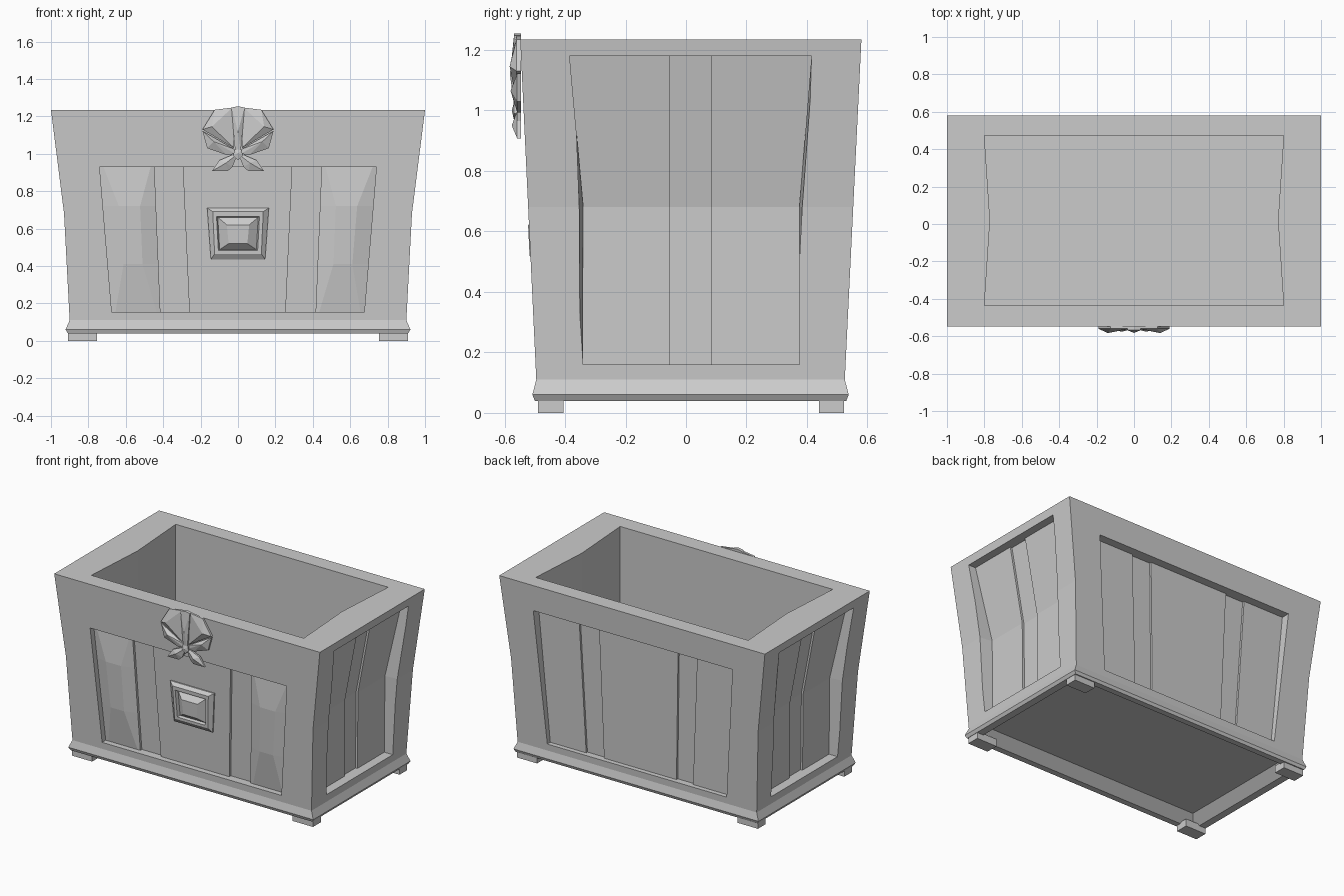
import bpy, bmesh

if "Cube" in bpy.data.objects:
    bpy.data.objects.remove(bpy.data.objects["Cube"])


def make(name, verts, faces):
    me = bpy.data.meshes.new(name)
    me.from_pydata(verts, [], faces)
    bm = bmesh.new()
    bm.from_mesh(me)
    bmesh.ops.recalc_face_normals(bm, faces=bm.faces)
    bm.to_mesh(me)
    bm.free()
    ob = bpy.data.objects.new(name, me)
    bpy.context.collection.objects.link(ob)
    return ob


def loft(name, rings):
    """Closed solid through equal-length rings of points."""
    n = len(rings[0])
    verts = [p for r in rings for p in r]
    faces = [tuple(range(n)), tuple(range(len(verts) - n, len(verts)))]
    for k in range(len(rings) - 1):
        for i in range(n):
            j = (i + 1) % n
            faces.append((k*n + i, k*n + j, k*n + n + j, k*n + n + i))
    return make(name, verts, faces)


def rect(x0, x1, y0, y1, z):
    return [(x0, y0, z), (x1, y0, z), (x1, y1, z), (x0, y1, z)]


def lerp(a, b, t):
    return a + (b - a) * t


def wall_y(side, z):
    """Sloping outer face of the front (-1) or back (+1) wall."""
    t = (z - 0.11) / 1.125
    return lerp(-0.495, -0.548, t) if side < 0 else lerp(0.525, 0.58, t)


def cut(ob, cutter):
    m = ob.modifiers.new("cut", 'BOOLEAN')
    m.operation = 'DIFFERENCE'
    m.solver = 'EXACT'
    m.object = cutter
    bpy.context.view_layer.objects.active = ob
    bpy.ops.object.modifier_apply(modifier=m.name)
    bpy.data.objects.remove(cutter)


# Tapered body with base moulding
body = loft("chest_body", [rect(-x, x, y0, y1, z) for x, y0, y1, z in (
    (0.91, -0.5, 0.53, 0.04), (0.922, -0.508, 0.538, 0.06),
    (0.90, wall_y(-1, 0.11), wall_y(1, 0.11), 0.11),
    (0.93, wall_y(-1, 0.68), wall_y(1, 0.68), 0.68),
    (1.0, -0.548, 0.58, 1.235))])

# Open interior with slightly pinched ends, and hollow underside
inside = [(-0.8, -0.435), (0.8, -0.435), (0.77, 0.02), (0.8, 0.473), (-0.8, 0.473), (-0.77, 0.02)]
cut(body, loft("inside_cutter", [[(x, y, z) for x, y in inside] for z in (0.15, 1.4)]))
cut(body, loft("under_cutter", [rect(-x, x, y0, y1, z) for x, y0, y1, z in (
    (0.87, -0.47, 0.50, 0.03), (0.80, -0.395, 0.43, 0.10))]))

# Floors of the front and back recesses: side, then (z, half width, floor y) bottom and top
for side, lo, hi in ((-1, (0.155, 0.675, -0.441), (0.93, 0.74, -0.478)),
                     (1, (0.155, 0.675, 0.481), (1.06, 0.75, 0.50))):
    cut(body, loft("panel_cutter", [rect(-w, w, min(y, side * 0.7), max(y, side * 0.7), z)
                                    for z, w, y in (lo, hi)]))

# Side recesses, pressed inward at mid height: z, panel x, inner y, opening y
SIDE = ((0.16, 0.825, -0.34, 0.375, -0.34, 0.375),
        (0.68, 0.83, -0.34, 0.375, -0.375, 0.40),
        (1.18, 0.925, -0.385, 0.415, -0.385, 0.415))
for s in (-1, 1):
    cut(body, loft("side_cutter", [[(s*x, a, z), (s*1.1, c, z), (s*1.1, d, z), (s*x, b, z)]
                                   for z, x, a, b, c, d in SIDE]))

# Side planks either side of a sunken strip
for s, label in ((-1, "left"), (1, "right")):
    for k in (0, 1):
        rings = []
        for z, x, a, b, c, d in SIDE:
            ya, yb = (a, -0.055) if k == 0 else (0.085, b)
            rings.append(rect(s*(x - 0.004), s*(x + 0.014), ya, yb, z))
        loft(f"{label}_side_plank_{k + 1}", rings)


def plank(name, lo, hi):
    """Flat plank; lo and hi are (z, x0, x1, y0, y1)."""
    loft(name, [rect(*e[1:], e[0]) for e in (lo, hi)])


plank("front_plank_middle", (0.155, -0.26, 0.255, -0.458, -0.439), (0.93, -0.295, 0.29, -0.495, -0.476))
for name, lo, hi in (("middle", (-0.275, 0.27), (-0.3, 0.295)),
                     ("left", (-0.675, -0.4), (-0.75, -0.445)),
                     ("right", (0.405, 0.675), (0.445, 0.75))):
    plank(f"back_plank_{name}", (0.155, *lo, 0.479, 0.495), (1.06, *hi, 0.498, 0.514))

# Outer front planks with a raised, faceted middle
for s, label in ((-1, "left"), (1, "right")):
    rings = []
    for z, inset, bump in ((0.155, 0.02, 0), (0.41, 0.085, 0.026), (0.72, 0.085, 0.026), (0.93, 0.02, 0)):
        t = (z - 0.155) / 0.775
        x0, x1 = lerp(0.675, 0.74, t), lerp(0.415, 0.447, t)
        f, b = lerp(-0.458, -0.495, t), lerp(-0.439, -0.476, t)
        rings.append([(s*x0, b, z), (s*x0, f, z), (s*(x0 - inset), f - bump, z),
                      (s*(x1 + inset), f - bump, z), (s*x1, f, z), (s*x1, b, z)])
    loft(f"front_plank_{label}", rings)

# Square lock plate: top half width, bottom half width, top z, bottom z, depth from wall
rings = []
for wt, wb, zt, zb, d in ((0.165, 0.145, 0.71, 0.435, 0.06), (0.165, 0.145, 0.71, 0.435, 0.03),
                          (0.135, 0.125, 0.69, 0.465, 0.01), (0.115, 0.105, 0.665, 0.482, 0.01),
                          (0.108, 0.098, 0.66, 0.488, 0.03), (0.06, 0.05, 0.62, 0.52, -0.003)):
    yt, yb = wall_y(-1, zt) + d, wall_y(-1, zb) + d
    rings.append([(-wt, yt, zt), (wt, yt, zt), (wb, yb, zb), (-wb, yb, zb)])
loft("lock_plate", rings)


def petal(name, outline, apex, y_edge, y_apex, y_back=-0.545, s=1):
    """Faceted petal: an outline plate rising to a single peak."""
    n = len(outline)
    verts = [(s*x, y_back, z) for x, z in outline] + [(s*x, y_edge, z) for x, z in outline]
    verts.append((s*apex[0], y_apex, apex[1]))
    faces = [tuple(range(n))]
    for i in range(n):
        j = (i + 1) % n
        faces += [(i, j, n + j, n + i), (n + i, n + j, 2*n)]
    make(name, verts, faces)


# Floral clasp on the front rim
petal("clasp_petal_middle", [(-0.035, 1.247), (0, 1.254), (0.035, 1.247), (0.015, 1.01), (-0.015, 1.01)],
      (0, 1.12), -0.568, -0.582)
for s, label in ((-1, "left"), (1, "right")):
    petal(f"clasp_petal_upper_{label}",
          [(0.03, 1.247), (0.125, 1.235), (0.19, 1.13), (0.02, 1.03)], (0.14, 1.145), -0.56, -0.583, s=s)
    petal(f"clasp_petal_lower_{label}",
          [(0.02, 1.025), (0.19, 1.122), (0.165, 1.03), (0.06, 0.993), (0.015, 1.0)],
          (0.13, 1.065), -0.558, -0.58, s=s)
    petal(f"clasp_leaf_{label}",
          [(0.0, 1.0), (0.03, 0.995), (0.10, 0.965), (0.14, 0.907), (0.055, 0.907), (0.03, 0.93)],
          (0.065, 0.95), -0.558, -0.576, s=s)
petal("clasp_knot", [(-0.02, 1.02), (0, 1.03), (0.02, 1.02), (0.025, 0.99), (0, 0.965), (-0.025, 0.99)],
      (0, 1.0), -0.568, -0.576)

# Corner feet
for s in (-1, 1):
    for y0, y1, label in ((-0.49, -0.405, "front"), (0.44, 0.523, "back")):
        loft(f"foot_{label}_{'left' if s < 0 else 'right'}",
             [rect(s*0.755, s*0.908, y0, y1, z) for z in (0, 0.05)])
